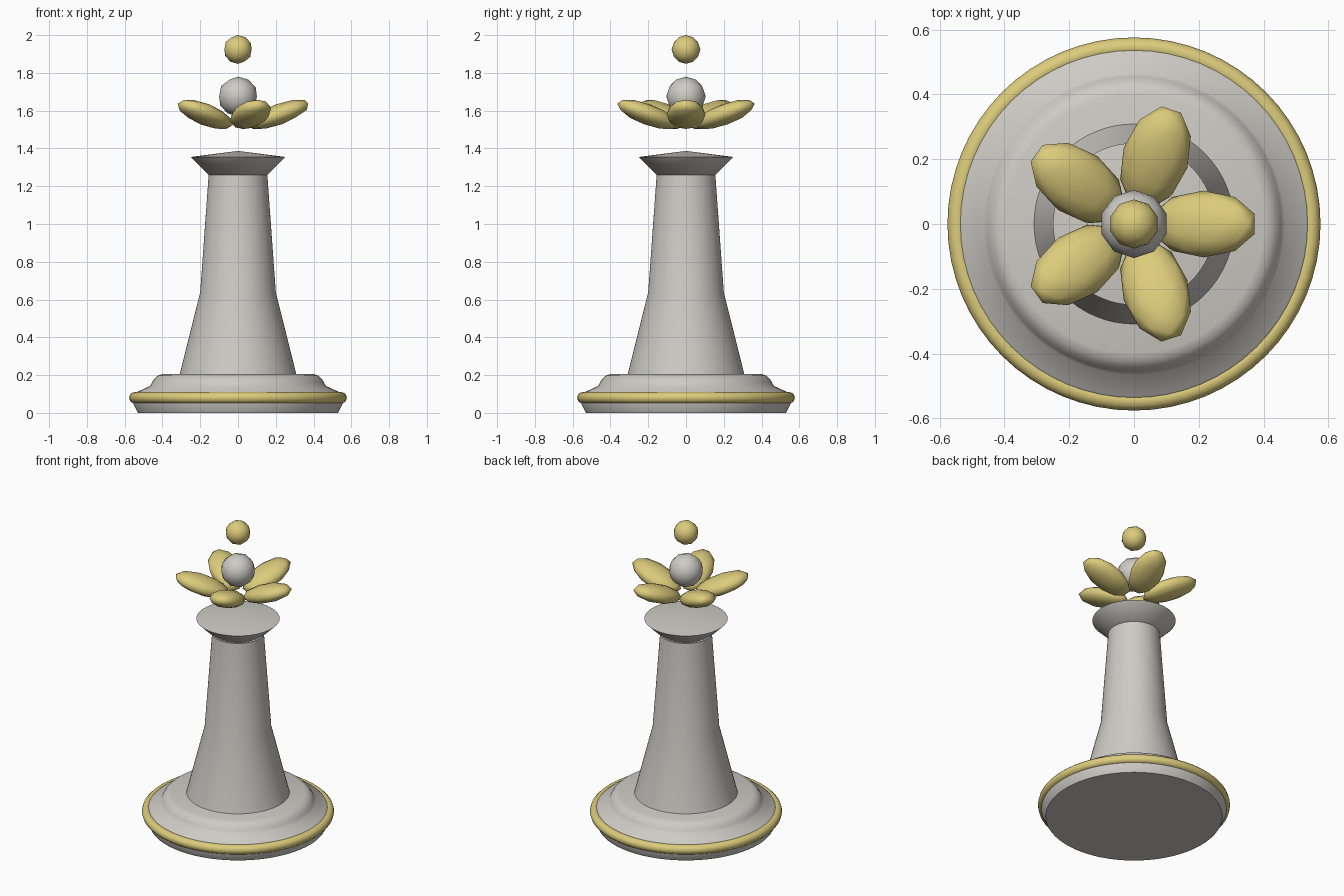
import bpy, math
from mathutils import Matrix, Vector

old = bpy.data.objects.get("Cube")
if old:
    bpy.data.objects.remove(old, do_unlink=True)


def material(name, colour):
    m = bpy.data.materials.new(name)
    m.use_nodes = True
    m.diffuse_color = colour
    m.node_tree.nodes["Principled BSDF"].inputs["Base Color"].default_value = colour
    return m


stone = material("pale stone", (0.62, 0.60, 0.56, 1))
gold = material("soft gold", (0.72, 0.60, 0.20, 1))


def finish(obj, name, mat, angle=50):
    obj.name = name
    obj.data.name = name
    obj.data.materials.append(mat)
    bpy.ops.object.select_all(action='DESELECT')
    obj.select_set(True)
    bpy.context.view_layer.objects.active = obj
    bpy.ops.object.shade_smooth_by_angle(angle=math.radians(angle))
    return obj


def lathe(name, profile, mat, steps=64):
    """Spin a (radius, height) profile, listed bottom to top, around z."""
    verts, rings, faces = [], [], []
    for r, z in profile:
        count = steps if r > 0 else 1
        rings.append(range(len(verts), len(verts) + count))
        for i in range(count):
            a = math.tau * i / steps
            verts.append((r * math.cos(a), r * math.sin(a), z))
    for low, high in zip(rings, rings[1:]):
        for i in range(steps):
            j = (i + 1) % steps
            if len(low) == 1:
                faces.append((low[0], high[j], high[i]))
            elif len(high) == 1:
                faces.append((low[i], low[j], high[0]))
            else:
                faces.append((low[i], low[j], high[j], high[i]))
    mesh = bpy.data.meshes.new(name)
    mesh.from_pydata(verts, [], faces)
    obj = bpy.data.objects.new(name, mesh)
    bpy.context.collection.objects.link(obj)
    return finish(obj, name, mat)


def ball(name, radius, z, mat):
    bpy.ops.mesh.primitive_ico_sphere_add(subdivisions=2, radius=radius, location=(0, 0, z))
    return finish(bpy.context.object, name, mat)


# Stepped foot, tapering column and flared cap
lathe("base", [(0, 0), (0.53, 0), (0.555, 0.05), (0.555, 0.09), (0.53, 0.113),
               (0.465, 0.143), (0.455, 0.162), (0.442, 0.182), (0.425, 0.197),
               (0.40, 0.205), (0, 0.205)], stone)
lathe("column", [(0, 0.2), (0.31, 0.2), (0.20, 0.64), (0.155, 1.265), (0, 1.265)], stone)
lathe("cap", [(0, 1.26), (0.155, 1.26), (0.25, 1.355), (0, 1.387)], stone)

# Gold band round the foot
bpy.ops.mesh.primitive_torus_add(major_segments=64, minor_segments=12, major_radius=0.546,
                                 minor_radius=0.03, location=(0, 0, 0.08))
finish(bpy.context.object, "base_band", gold)

# Ring of five upturned petals
for i in range(5):
    bpy.ops.mesh.primitive_ico_sphere_add(subdivisions=2, radius=1)
    petal = bpy.context.object
    petal.data.transform(Matrix.Rotation(math.tau * i / 5, 4, 'Z')
                         @ Matrix.Translation((0.215, 0, 1.58))
                         @ Matrix.Rotation(math.radians(-20), 4, 'Y')
                         @ Matrix.Diagonal(Vector((0.175, 0.103, 0.055, 1))))
    finish(petal, f"petal_{i + 1}", gold, 80)

# Floating balls
ball("centre_ball", 0.105, 1.675, stone)
ball("top_ball", 0.076, 1.924, gold)
